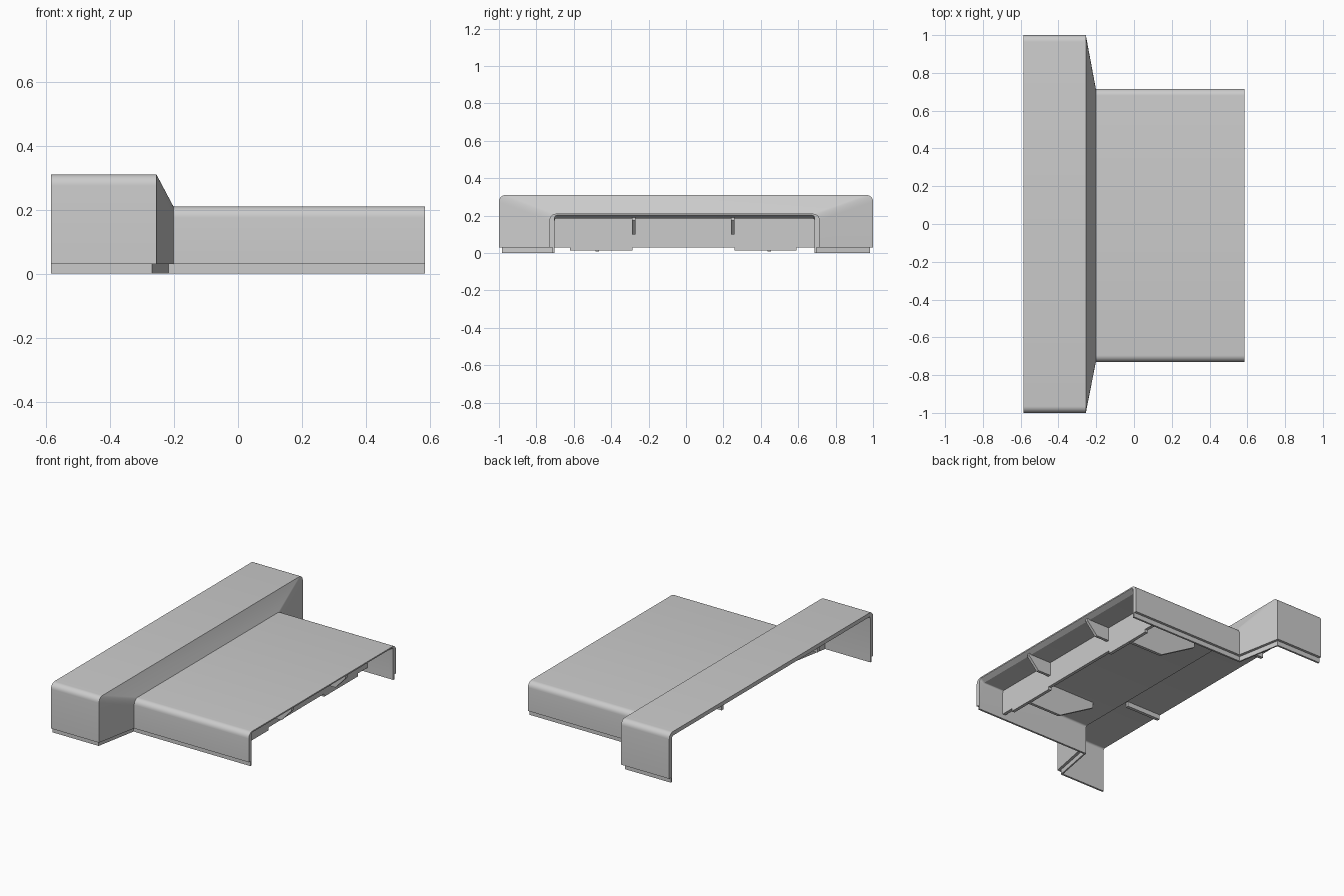
import bpy, bmesh, math

old = bpy.data.objects.get("Cube")
if old:
    bpy.data.objects.remove(old)

gray = bpy.data.materials.new("light gray")
gray.use_nodes = True
color = (0.6, 0.6, 0.6, 1)
gray.diffuse_color = color
gray.node_tree.nodes["Principled BSDF"].inputs["Base Color"].default_value = color

THICK = 0.028
RADIUS = 0.035
BASE = 0.03


def finish(name, bm, smooth=False):
    bmesh.ops.recalc_face_normals(bm, faces=bm.faces)
    mesh = bpy.data.meshes.new(name)
    bm.to_mesh(mesh)
    bm.free()
    mesh.materials.append(gray)
    obj = bpy.data.objects.new(name, mesh)
    bpy.context.collection.objects.link(obj)
    if smooth:
        bpy.ops.object.select_all(action="DESELECT")
        obj.select_set(True)
        bpy.context.view_layer.objects.active = obj
        bpy.ops.object.shade_smooth_by_angle(angle=math.radians(25))
    return obj


def arch(x, mid, half, top, radius):
    """Upside-down U section with rounded shoulders."""
    pts = [(x, mid - half, BASE)]
    for side, start in ((-1, 180), (1, 90)):
        for i in range(7):
            a = math.radians(start - 15 * i)
            pts.append((x, mid + side * (half - radius) + radius * math.cos(a),
                        top - radius + radius * math.sin(a)))
    pts.append((x, mid + half, BASE))
    return pts


def loft(name, sections, smooth=False):
    """Join closed loops of equal length and cap both ends."""
    bm = bmesh.new()
    rings = [[bm.verts.new(p) for p in s] for s in sections]
    n = len(rings[0])
    for a, b in zip(rings, rings[1:]):
        for i in range(n):
            j = (i + 1) % n
            bm.faces.new((a[i], a[j], b[j], b[i]))
    for ring in (rings[0], rings[-1]):
        for i in range(n // 2 - 1):
            bm.faces.new((ring[i], ring[i + 1], ring[n - 2 - i], ring[n - 1 - i]))
    return finish(name, bm, smooth)


def plate(name, outline, axis, center, width):
    """Extrude a flat outline along x or y."""
    bm = bmesh.new()

    def put(p, d):
        return (d, p[0], p[1]) if axis == "x" else (p[0], d, p[1])
    verts = [bm.verts.new(put(p, center - width / 2)) for p in outline]
    face = bm.faces.new(verts)
    out = bmesh.ops.extrude_face_region(bm, geom=[face])
    moved = [v for v in out["geom"] if isinstance(v, bmesh.types.BMVert)]
    bmesh.ops.translate(bm, verts=moved, vec=put((0, 0), width))
    return finish(name, bm)


# Stations along x: outer x, inner x, middle y, half width, height, roof thickness
stations = [
    (-0.585, -0.585, 0, 1.0, 0.31, 0.025),
    (-0.255, -0.275, 0, 1.0, 0.31, 0.025),
    (-0.202, -0.225, -0.0075, 0.7225, 0.21, 0.025),
    (0.555, 0.555, -0.0075, 0.7225, 0.21, 0.025),
    (0.585, 0.585, -0.0075, 0.7225, 0.21, 0.008),
]

# Cover shell, open underneath and at both ends
loops = []
for xo, xi, mid, half, top, roof in stations:
    inner = arch(xi, mid, half - THICK, top - roof, 0.012)
    loops.append(arch(xo, mid, half, top, RADIUS) + inner[::-1])
loft("cover_shell", loops, True)

# Stepped lips under the side walls
for side, label in ((-1, "right"), (1, "left")):
    loops = []
    for xo, xi, mid, half, top, roof in stations:
        x = (xo + xi * 2) / 3
        ya = mid + side * (half - 0.016)
        yb = mid + side * (half - THICK)
        loops.append([(x, ya, 0), (x, ya, BASE + 0.005),
                      (xi, yb, BASE + 0.005), (xi, yb, 0)])
    loft(label + "_bottom_lip", loops)

# Cross wall with two tabs along its lower edge
plate("cross_wall",
      [(-0.71, 0.19), (-0.71, 0.03), (-0.62, 0.03), (-0.62, 0.012),
       (-0.285, 0.012), (-0.285, 0.03), (0.26, 0.03), (0.26, 0.012),
       (0.59, 0.012), (0.59, 0.03), (0.695, 0.03), (0.695, 0.19)],
      "x", 0.40, 0.02)

for label, short_y, long_y, bar_y in (("right", -0.28, -0.475, -0.47),
                                      ("left", 0.25, 0.445, 0.47)):
    # Short ribs on the outer side of the cross wall
    plate(label + "_short_rib",
          [(0.40, 0.19), (0.40, 0.10), (0.50, 0.10), (0.57, 0.175), (0.57, 0.19)],
          "y", short_y, 0.018)
    # Long braces on the inner side of the cross wall
    plate(label + "_long_brace",
          [(0.40, 0.19), (0.40, 0.008), (0.17, 0.008), (-0.08, 0.15), (-0.08, 0.19)],
          "y", long_y, 0.018)
    # Guide bars under the raised roof
    plate(label + "_guide_bar",
          [(-0.58, 0.29), (-0.58, 0.255), (-0.34, 0.255), (-0.34, 0.29)],
          "y", bar_y, 0.02)
